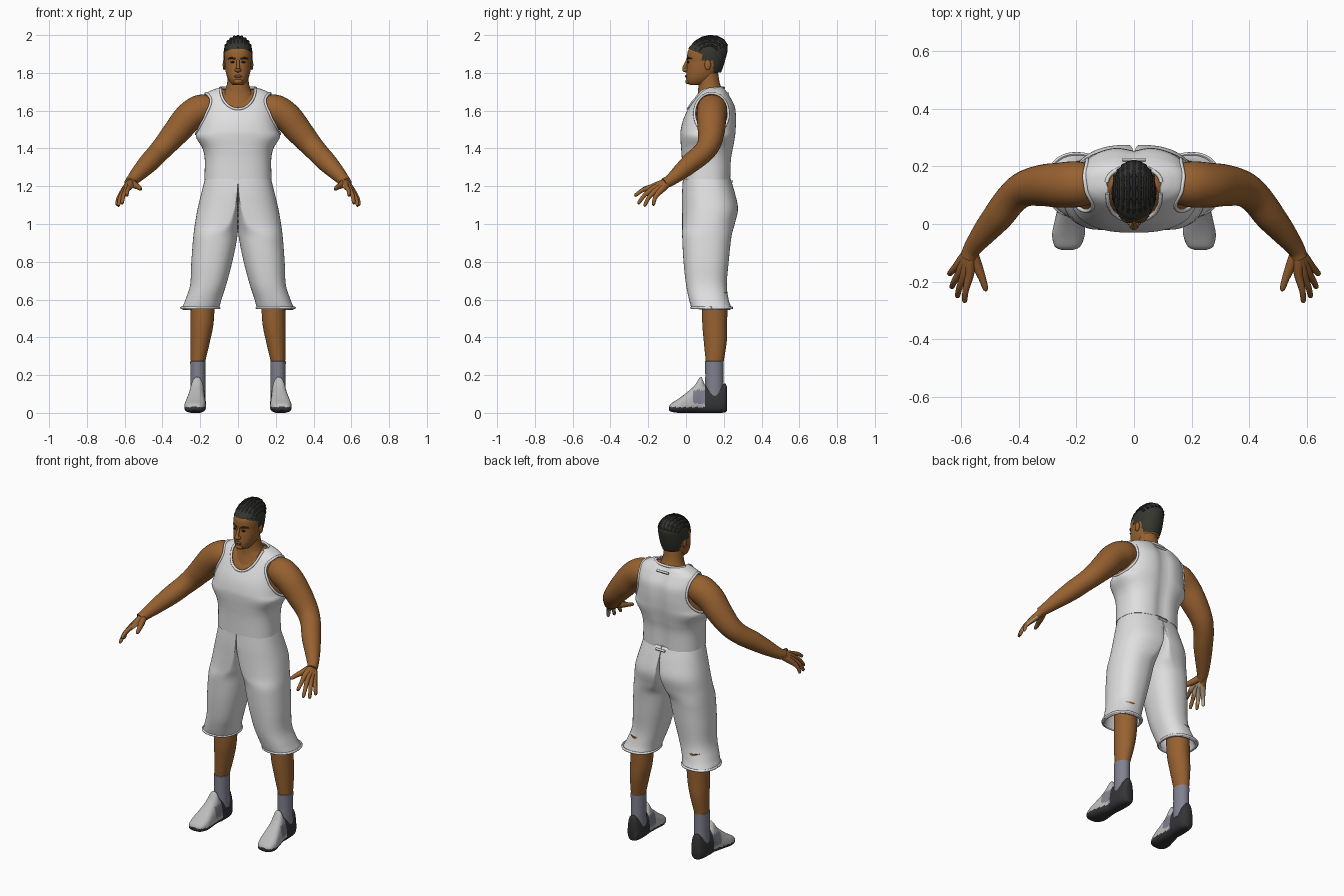
import bpy
import bmesh
from math import sin, cos, pi, tau, radians, copysign
from mathutils import Vector

if "Cube" in bpy.data.objects:
    bpy.data.objects.remove(bpy.data.objects["Cube"], do_unlink=True)


def material(name, *rgb):
    mat = bpy.data.materials.new(name)
    mat.use_nodes = True
    mat.diffuse_color = (*rgb, 1)
    mat.node_tree.nodes["Principled BSDF"].inputs["Base Color"].default_value = (*rgb, 1)
    return mat


skin = material("brown skin", .31, .12, .03)
palm_tan = material("tan palm", .55, .42, .26)
cloth = material("white cloth", .74, .74, .75)
shoe_grey = material("light grey leather", .5, .5, .5)
rubber = material("dark rubber", .035, .035, .038)
sock_grey = material("blue grey sock", .22, .22, .28)
hair_olive = material("short dark hair", .035, .037, .028)
braid_black = material("black braids", .013, .014, .013)
lip_brown = material("lip brown", .19, .065, .025)

parts = []


# ---- helpers ----
def smooth_path(keys, steps=6):
    """Catmull-Rom samples through rows of any width."""
    rows = [Vector(k) for k in keys]
    rows = [rows[0] * 2 - rows[1]] + rows + [rows[-1] * 2 - rows[-2]]
    out = []
    for a, b, c, d in zip(rows, rows[1:], rows[2:], rows[3:]):
        for i in range(steps):
            t = i / steps
            out.append(b + (c - a) * (t / 2) + (a * 2 - b * 5 + c * 4 - d) * (t * t / 2)
                       + (b * 3 - a - c * 3 + d) * (t ** 3 / 2))
    return out + [rows[-2]]


def loft(name, rings, mats, caps=True, mirror=False, keep=None, paint=None):
    """Skin a list of equal rings; keep and paint are rules on faces."""
    bm = bmesh.new()
    loops = [[bm.verts.new(p) for p in ring] for ring in rings]
    n = len(rings[0])
    for lo, hi in zip(loops, loops[1:]):
        for i in range(n):
            j = (i + 1) % n
            bm.faces.new((lo[i], lo[j], hi[j], hi[i]))
    if caps:
        bm.faces.new(loops[0])
        bm.faces.new(loops[-1])
    bmesh.ops.recalc_face_normals(bm, faces=bm.faces)
    if keep:
        drop = [f for f in bm.faces if not keep(f.calc_center_median())]
        bmesh.ops.delete(bm, geom=drop, context='FACES')
    if paint:
        for f in bm.faces:
            f.material_index = paint(f.calc_center_median(), f.normal)
    mesh = bpy.data.meshes.new(name)
    bm.to_mesh(mesh)
    bm.free()
    for m in mats:
        mesh.materials.append(m)
    ob = bpy.data.objects.new(name, mesh)
    bpy.context.collection.objects.link(ob)
    if mirror:
        ob.modifiers.new("mirror", 'MIRROR').use_mirror_merge = False
    parts.append(ob)
    return ob


def power(v, p):
    return copysign(abs(v) ** (2 / p), v)


def oval(z, rx, y0, y1, p=2.0, cx=0.0, n=64):
    cy, ry = (y0 + y1) / 2, (y1 - y0) / 2
    return [Vector((cx + rx * power(cos(tau * i / n), p), cy + ry * power(sin(tau * i / n), p), z))
            for i in range(n)]


def tube(name, keys, mat, ref, mirror=False, n=16, steps=6, paint=None):
    """Round tube along (x, y, z, radius) keys."""
    path = smooth_path(keys, steps)
    rings = []
    for i, row in enumerate(path):
        d = (path[min(i + 1, len(path) - 1)] - path[max(i - 1, 0)]).xyz.normalized()
        u = d.cross(Vector(ref)).normalized()
        v = d.cross(u)
        rings.append([row.xyz + (u * cos(tau * k / n) + v * sin(tau * k / n)) * row[3] for k in range(n)])
    return loft(name, rings, mat, mirror=mirror, paint=paint)


def ball(name, centre, radii, mat, mirror=False):
    c, r = Vector(centre), Vector(radii)
    rings = [[c + Vector((r.x * sin(a) * cos(b), r.y * sin(a) * sin(b), r.z * cos(a)))
              for b in [tau * k / 20 for k in range(20)]]
             for a in [pi * (j + .2) / 12.4 for j in range(13)]]
    return loft(name, rings, [mat], mirror=mirror)


# ---- torso and tank top; rows are z, half width, front y, back y ----
torso = smooth_path([(1.235, .178, -.02, .238), (1.34, .176, -.022, .242), (1.4, .188, -.026, .252),
                     (1.46, .222, -.03, .262), (1.5, .212, -.028, .266), (1.56, .2, -.012, .268),
                     (1.62, .193, .018, .262), (1.67, .183, .05, .238), (1.695, .165, .07, .222),
                     (1.712, .13, .088, .21), (1.722, .096, .1, .2)])
BOXY = 2.5


def row_at(z):
    return min(torso, key=lambda r: abs(r[0] - z))


def groove(ring, depth):
    """Press the spine line into the back."""
    mid = sum(p.y for p in ring) / len(ring)
    for p in ring:
        if p.y > mid:
            p.y -= depth * 2.718 ** -((p.x / .035) ** 2)
    return ring


def front_y(x, z):
    _, rx, y0, y1 = row_at(z)
    return (y0 + y1) / 2 - (y1 - y0) / 2 * max(0, 1 - abs(x / rx) ** BOXY) ** (1 / BOXY)


def side_x(y, z):
    _, rx, y0, y1 = row_at(z)
    return rx * max(0, 1 - abs((2 * y - y0 - y1) / (y1 - y0)) ** BOXY) ** (1 / BOXY)


loft("upper_body", [groove(oval(z - .01, rx - .014, a + .014, b - .014, BOXY), .014) for z, rx, a, b in torso],
     [skin])
shirt = loft("tank_top", [groove(oval(*r, BOXY), .014) for r in torso], [cloth], caps=False)
shirt.modifiers.new("cloth", 'SOLIDIFY').thickness = .008
cuts = [((0, .02, 1.715), (pi / 2, 0, 0), (.09, .105, 1), .24)]
cuts += [((s * .22, .135, 1.585), (0, pi / 2, 0), (.108, .09, 1), .22) for s in (1, -1)]
cutters = []
for place, turn, size, depth in cuts:
    bpy.ops.mesh.primitive_cylinder_add(vertices=64, radius=1, depth=depth, location=place, rotation=turn)
    cutter = bpy.context.object
    cutter.scale = size
    cutter.hide_render = True
    cutters.append(cutter)
    cut = shirt.modifiers.new("opening", 'BOOLEAN')
    cut.operation, cut.solver, cut.object = 'DIFFERENCE', 'EXACT', cutter
bpy.context.view_layer.objects.active = shirt
for mod in list(shirt.modifiers):
    bpy.ops.object.modifier_apply(modifier=mod.name)
for cutter in cutters:
    bpy.data.objects.remove(cutter, do_unlink=True)

# piping round the openings
arc = [pi * k / 24 for k in range(25)]
scoop = [(.092 * cos(a), front_y(.092 * cos(a), 1.715 - .106 * sin(a)), 1.715 - .106 * sin(a), .007) for a in arc]
tube("neck_trim_front", scoop, [cloth], (0, 1, 0), n=10, steps=2)
tube("neck_trim_back", [(.094 * cos(a), .145 + .055 * sin(a), 1.72, .007) for a in arc], [cloth], (0, 0, 1),
     n=10, steps=2)
hole = [(.135 + .09 * cos(2 * a), 1.585 + .108 * sin(2 * a)) for a in arc]
tube("armhole_trim", [(side_x(y, z), y, z, .007) for y, z in hole], [cloth], (1, 0, 0), True, n=10, steps=3)
for label, half, y, z in (("neck", .04, .222, 1.69), ("waist", .03, .243, 1.225)):
    tube(label + "_back_loop", [(-half, y, z, .007), (half, y, z, .007)], [cloth], (0, 0, 1), n=8)

# ---- shorts: half ovals at the waist turn into two separate legs ----
# rows are z, inner x, outer x, front y, back y, leg roundness
rings = []
for z, xi, xo, y0, y1, w in smooth_path([
        (1.245, 0, .174, -.016, .234, 0), (1.16, 0, .195, -.021, .26, .05), (1.08, 0, .214, -.021, .275, .2),
        (1.0, .001, .228, -.02, .258, .5), (.93, .004, .237, -.02, .24, 1), (.8, .03, .247, -.013, .226, 1),
        (.68, .062, .253, 0, .216, 1), (.6, .088, .278, .016, .226, 1), (.55, .1, .299, .03, .243, 1)]):
    w = min(1, max(0, w))
    leg = oval(z, (xo - xi) / 2, y0, y1, 2.3, (xo + xi) / 2)
    waist = oval(z, xo, y0, y1, 2.4)
    rings.append([Vector((max(0, b.x), b.y, z)).lerp(a, w) for a, b in zip(leg, waist)])
shorts = loft("shorts", rings, [cloth], caps=False, mirror=True)
fold = shorts.modifiers.new("cloth", 'SOLIDIFY')
fold.thickness = .012
tube("shorts_hem", [(*(p.xy), .556, .007) for p in rings[-1] + rings[-1][:1]], [cloth], (0, 0, 1), True, n=8, steps=1)

# ---- legs, socks and shoes ----
calf = smooth_path([(.64, .185, .152, .064, .068), (.48, .19, .152, .061, .066), (.38, .2, .155, .052, .061),
                    (.27, .212, .152, .038, .047)])
loft("lower_legs", [oval(z, rx, cy - ry, cy + ry, cx=cx, n=32) for z, cx, cy, rx, ry in calf], [skin], mirror=True)
loft("socks", [oval(z, r, .15 - r * 1.2, .15 + r * 1.2, cx=.212, n=32)
               for z, r in ((.275, .037), (.273, .041), (.2, .04), (.08, .041))], [sock_grey], mirror=True)


def shoe_paint(c, normal):
    if c.z < .03 or c.y > .1:
        return 1
    return 2 if c.y > .04 and .05 < c.z < .12 else 0


# rows are y, centre x, half width, bottom z, top z
rings = []
for y, cx, hw, low, top in smooth_path([
        (-.09, .232, .02, .014, .034), (-.078, .231, .044, .006, .05), (-.04, .228, .058, 0, .075),
        (0, .224, .057, 0, .105), (.045, .22, .052, 0, .145), (.078, .216, .049, 0, .19), (.1, .215, .048, 0, .15),
        (.13, .214, .048, 0, .135), (.18, .213, .046, 0, .145), (.207, .213, .036, .003, .155),
        (.216, .213, .022, .01, .14)]):
    ring = oval(y, hw, low, top, 2.7, n=48)
    rings.append([Vector((cx + p.x * (1.05 - .45 * (p.y - low) / .19), y, p.y)) for p in ring])
loft("shoes", rings, [shoe_grey, rubber, sock_grey], mirror=True, paint=shoe_paint)

# ---- arms and hands ----
tube("arms", [(.15, .14, 1.61, .07), (.2, .138, 1.604, .08), (.26, .135, 1.565, .078), (.32, .134, 1.495, .072),
              (.38, .122, 1.425, .062), (.425, .088, 1.375, .056), (.47, .03, 1.327, .053),
              (.52, -.03, 1.275, .043), (.562, -.085, 1.23, .031), (.575, -.115, 1.215, .028)],
     [skin], (0, 0, 1), True, n=32)
palm_dir = Vector((-.69, .28, -.66))


def palm_paint(c, normal):
    return 1 if -.2 < c.y < -.11 and normal.dot(palm_dir) > .3 else 0


fingers = {"index": ((.572, -.18, 1.197), (.59, -.273, 1.15)), "middle": ((.59, -.178, 1.184), (.615, -.255, 1.108)),
           "ring": ((.604, -.165, 1.172), (.635, -.222, 1.095)), "little": ((.614, -.145, 1.165), (.643, -.175, 1.1))}
wrist = Vector((.566, -.09, 1.225))
for name, (knuckle, tip) in fingers.items():
    k, t = Vector(knuckle), Vector(tip)
    bend = k.lerp(t, .5) + Vector((.004, -.004, .005))
    start = wrist.lerp(k, .12)
    tube(name + "_fingers", [(*start, .021), (*wrist.lerp(k, .6), .019), (*k, .015), (*bend, .011),
                             (*k.lerp(t, .92), .009), (*t, .004)], [skin, palm_tan], (1, 0, 0), True, n=12,
         paint=palm_paint)
tube("thumbs", [(.562, -.1, 1.22, .02), (.545, -.145, 1.205, .018), (.527, -.19, 1.195, .013),
                (.517, -.222, 1.187, .01), (.514, -.233, 1.184, .004)], [skin], (1, 0, 0), True, n=12)

# ---- neck and head ----
loft("neck", [oval(*r) for r in smooth_path([
    (1.8, .052, .065, .17), (1.75, .057, .066, .178), (1.71, .068, .064, .192), (1.68, .092, .06, .212),
    (1.63, .115, .045, .23)])], [skin])
loft("head", [oval(*r, 2.2) for r in smooth_path([
    (1.735, .022, .025, .08), (1.745, .038, .008, .11), (1.77, .054, .001, .145), (1.8, .064, .002, .168),
    (1.83, .069, .004, .186), (1.86, .071, .007, .197), (1.89, .073, .006, .203), (1.92, .071, .012, .206),
    (1.95, .058, .035, .2), (1.975, .03, .075, .17)])], [skin])
tube("nose_bridge", [(0, .008, 1.868, .007), (0, -.004, 1.84, .009), (0, -.01, 1.82, .012)], [skin], (1, 0, 0))
ball("nose", (0, -.002, 1.815), (.018, .018, .012), skin)
ball("lips", (0, .001, 1.782), (.024, .007, .007), lip_brown)
ball("chin", (0, .012, 1.755), (.024, .016, .015), skin)
ball("eyes", (.028, .012, 1.857), (.012, .006, .005), braid_black, True)
tube("eyebrows", [(.012, .007, 1.873, .004), (.032, .011, 1.879, .005), (.052, .03, 1.875, .003)], [hair_olive],
     (0, 0, 1), True, n=10)
ball("ears", (.073, .115, 1.843), (.008, .017, .028), skin, True)


# ---- hair ----
def in_hair(c):
    if c.y < .085:
        return c.z > 1.933 - .4 * c.y
    if c.y < .145:
        return c.z > 1.867
    return c.z > 1.8


loft("hair", [oval(*r, 2.1, n=96) for r in smooth_path([
    (1.79, .058, .02, .18), (1.83, .073, .004, .196), (1.88, .077, .001, .211), (1.93, .073, .014, .221),
    (1.965, .056, .046, .209), (1.985, .035, .083, .185), (1.994, .012, .12, .152)], 10)],
     [hair_olive], keep=in_hair)
for k in range(-4, 5):
    lean = radians(15 * k)
    path = []
    for j in range(13):
        turn = radians(20 + 11 * j)
        rise = .094 * sin(turn) * cos(lean)
        path.append((.074 * sin(lean), .115 - .104 * cos(turn) * cos(lean) + .2 * rise, 1.899 + rise,
                     .0075 + .001 * (-1) ** j))
    tube("braid_%d" % (k + 5), path, [braid_black], (1, 0, 0), n=10, steps=2)

# ---- smooth shading ----
bpy.ops.object.select_all(action='DESELECT')
for ob in parts:
    ob.select_set(True)
bpy.context.view_layer.objects.active = shirt
bpy.ops.object.shade_smooth_by_angle(angle=radians(45))
